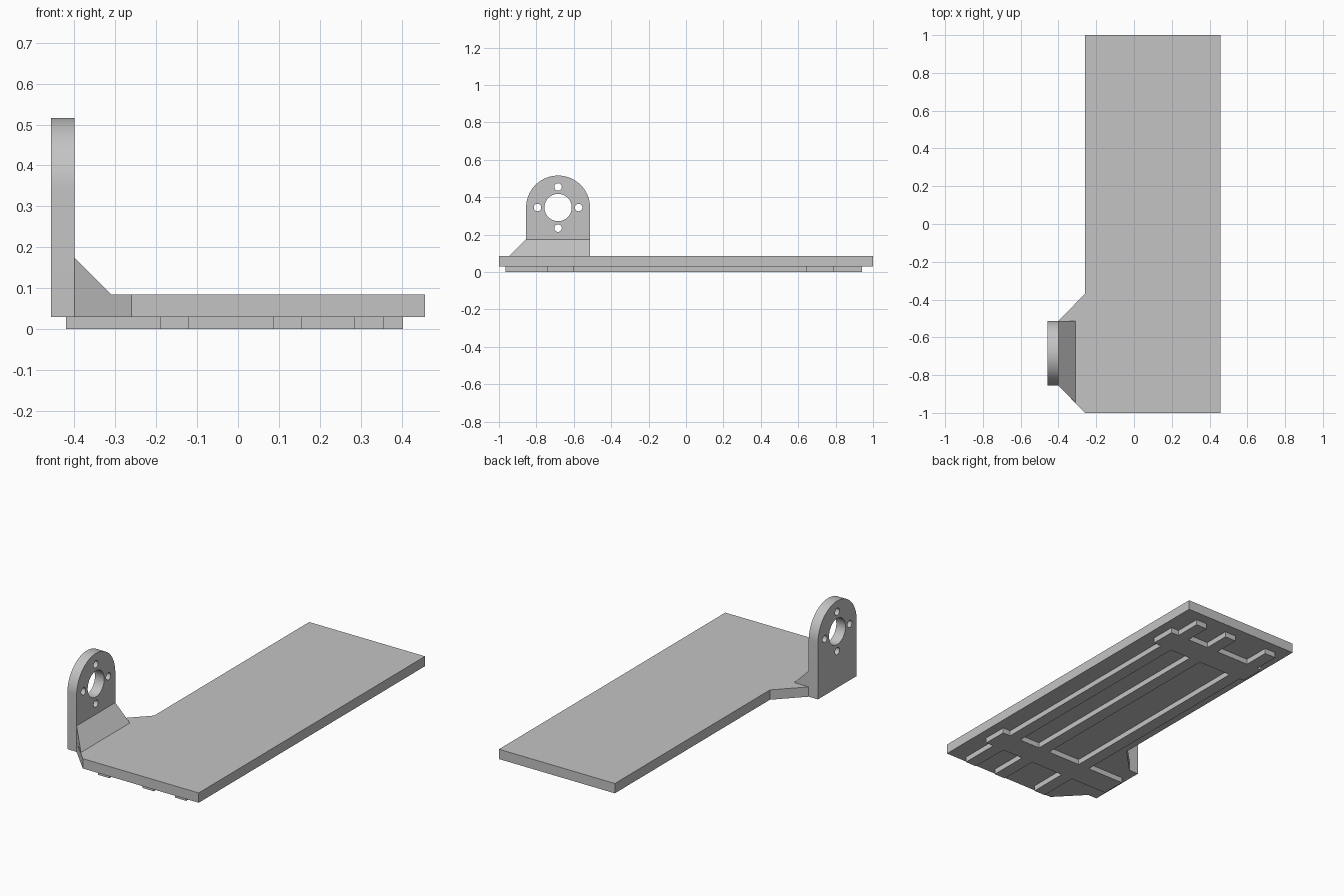
import bpy, bmesh, math
from mathutils import Vector

default = bpy.data.objects.get("Cube")
if default:
    bpy.data.objects.remove(default, do_unlink=True)

grey = bpy.data.materials.new("plain grey")
grey.use_nodes = True
colour = (0.55, 0.55, 0.55, 1)
grey.diffuse_color = colour
grey.node_tree.nodes["Principled BSDF"].inputs["Base Color"].default_value = colour


def prism(name, points, offset):
    """Extrude a flat outline of 3D points along an offset."""
    bm = bmesh.new()
    face = bm.faces.new([bm.verts.new(p) for p in points])
    top = bmesh.ops.extrude_face_region(bm, geom=[face])["geom"]
    verts = [g for g in top if isinstance(g, bmesh.types.BMVert)]
    bmesh.ops.translate(bm, verts=verts, vec=Vector(offset))
    bmesh.ops.recalc_face_normals(bm, faces=bm.faces[:])
    mesh = bpy.data.meshes.new(name)
    bm.to_mesh(mesh)
    bm.free()
    obj = bpy.data.objects.new(name, mesh)
    mesh.materials.append(grey)
    bpy.context.collection.objects.link(obj)
    return obj


def block(name, x0, x1, y0, y1, z0, z1):
    outline = [(x0, y0, z0), (x1, y0, z0), (x1, y1, z0), (x0, y1, z0)]
    return prism(name, outline, (0, 0, z1 - z0))


def activate(obj):
    bpy.ops.object.select_all(action='DESELECT')
    obj.select_set(True)
    bpy.context.view_layer.objects.active = obj


def combine(obj, other, operation):
    mod = obj.modifiers.new("combine", 'BOOLEAN')
    mod.operation, mod.solver, mod.object = operation, 'EXACT', other
    activate(obj)
    bpy.ops.object.modifier_apply(modifier=mod.name)
    bpy.data.objects.remove(other, do_unlink=True)


def arc(cy, cz, radius, start, end, steps, x):
    angles = [start + (end - start) * i / steps for i in range(steps + 1)]
    return [(x, cy + radius * math.cos(a), cz + radius * math.sin(a)) for a in angles]


BASE, TOP = 0.03, 0.085
OUTER, INNER = -0.457, -0.4
FRONT, BACK = -0.855, -0.513
CY, CZ = (FRONT + BACK) / 2, 0.345

# Deck with a tapered side tab
outline = [(-0.26, 1), (0.457, 1), (0.457, -1), (-0.26, -1),
           (INNER, FRONT), (INNER, BACK), (-0.26, -0.37)]
prism("deck", [(x, y, BASE) for x, y in outline], (0, 0, TOP - BASE))

# Upright mounting plate with a round top
radius = (BACK - FRONT) / 2
plate = prism("mounting_plate",
              [(OUTER, FRONT, BASE), (OUTER, BACK, BASE)]
              + arc(CY, CZ, radius, 0, math.pi, 40, OUTER),
              (INNER - OUTER, 0, 0))

# Centre bore and four screw holes
holes = [(0, 0, 0.073)] + [(0.11 * math.cos(k * math.pi / 2),
                            0.11 * math.sin(k * math.pi / 2), 0.02) for k in range(4)]
for dy, dz, r in holes:
    ring = arc(CY + dy, CZ + dz, r, 0, math.tau, 40, OUTER - 0.1)[:-1]
    combine(plate, prism("hole_cutter", ring, (0.3, 0, 0)), 'DIFFERENCE')
activate(plate)
bpy.ops.object.shade_smooth_by_angle(angle=math.radians(30))

# Sloped gusset whose front end follows the tab taper
gusset = block("gusset", INNER, -0.31, FRONT, BACK, TOP, 0.175)
for v in gusset.data.vertices:
    if v.co.x > -0.35:
        v.co.z = TOP
        if v.co.y < CY:
            v.co.y -= 0.09
bm = bmesh.new()
bm.from_mesh(gusset.data)
bmesh.ops.remove_doubles(bm, verts=bm.verts[:], dist=0.001)
bm.to_mesh(gusset.data)
bm.free()

# Underside ribs: three runners joined by two cross bars
ribs = block("underside_ribs", -0.42, 0.403, -0.74, -0.6, 0, BASE)
combine(ribs, block("cross_bar", -0.217, 0.403, 0.645, 0.79, 0, BASE), 'UNION')
for x in (-0.19, 0.085, 0.285):
    combine(ribs, block("runner", x, x + 0.07, -0.965, 0.94, 0, BASE), 'UNION')
